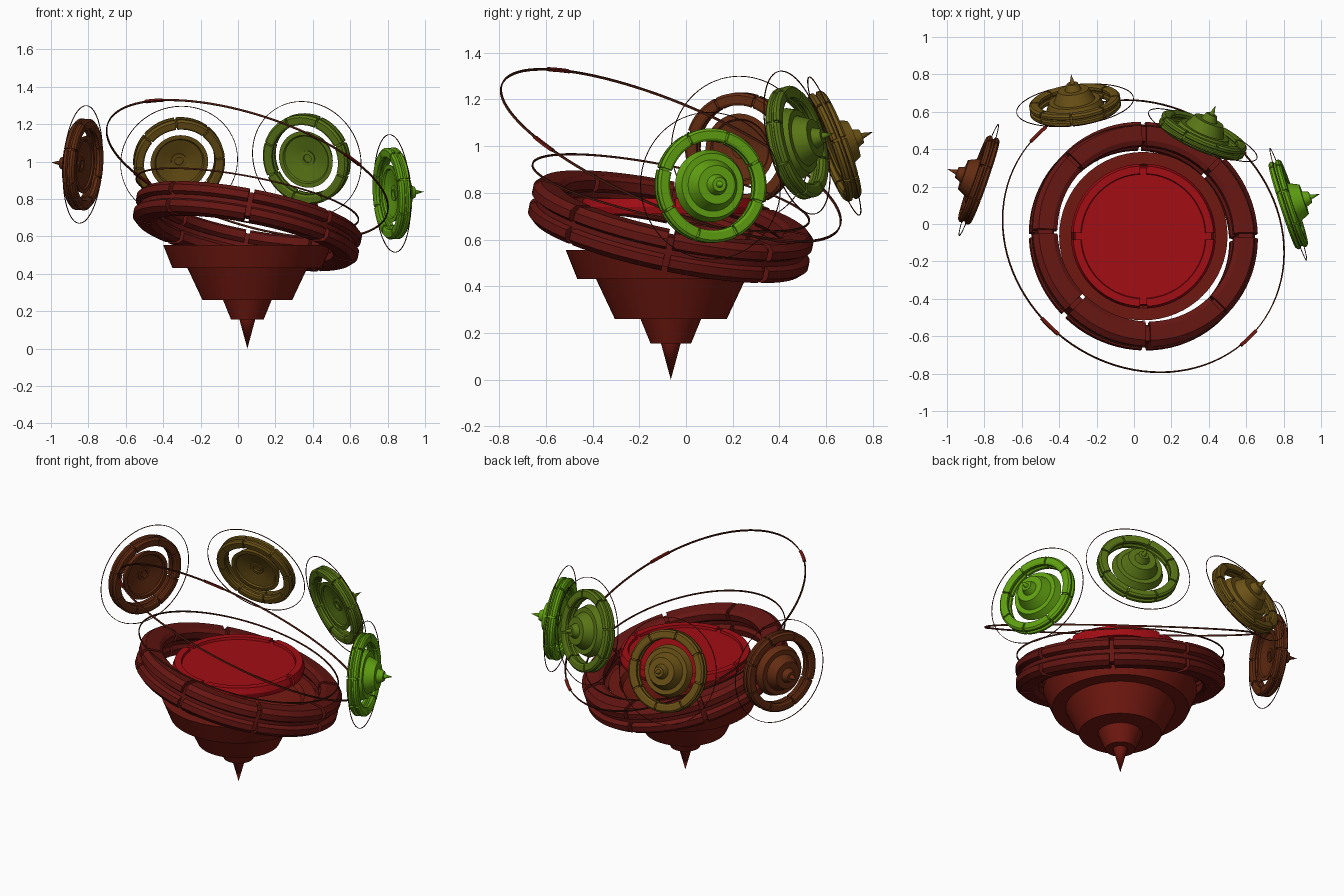
import bpy, math
from math import cos, sin, pi
from mathutils import Vector, Matrix

if "Cube" in bpy.data.objects:
    bpy.data.objects.remove(bpy.data.objects["Cube"])


def material(name, rgb):
    m = bpy.data.materials.new(name)
    m.diffuse_color = (*rgb, 1)
    m.use_nodes = True
    m.node_tree.nodes["Principled BSDF"].inputs["Base Color"].default_value = m.diffuse_color
    return m


def make(name, verts, faces, mat, matrix):
    me = bpy.data.meshes.new(name)
    me.from_pydata(verts, [], faces)
    me.validate()
    ob = bpy.data.objects.new(name, me)
    bpy.context.collection.objects.link(ob)
    me.materials.append(mat)
    ob.matrix_world = matrix
    bpy.ops.object.select_all(action='DESELECT')
    ob.select_set(True)
    bpy.context.view_layer.objects.active = ob
    bpy.ops.object.mode_set(mode='EDIT')
    bpy.ops.mesh.select_all(action='SELECT')
    bpy.ops.mesh.remove_doubles(threshold=1e-5)
    bpy.ops.mesh.normals_make_consistent(inside=False)
    bpy.ops.object.mode_set(mode='OBJECT')
    bpy.ops.object.shade_smooth_by_angle(angle=math.radians(30))
    return ob


def arcs(name, profile, mat, matrix, spans, steps, closed=True):
    """Sweep an (r, z) profile around local z over one or more angle spans."""
    verts, faces, n = [], [], len(profile)
    for a0, a1 in spans:
        base = len(verts)
        for i in range(steps + 1):
            a = a0 + (a1 - a0) * i / steps
            verts += [(r * cos(a), r * sin(a), z) for r, z in profile]
        for i in range(steps):
            for j in range(n if closed else n - 1):
                k = (j + 1) % n
                p, q = base + i * n, base + (i + 1) * n
                faces.append((p + j, q + j, q + k, p + k))
        if closed and a1 - a0 < 2 * pi - 1e-4:      # end caps
            faces.append(tuple(range(base, base + n)))
            faces.append(tuple(range(base + steps * n, base + steps * n + n)))
    return make(name, verts, faces, mat, matrix)


FULL = [(0, 2 * pi)]


def spans(count, width, offset):
    return [(offset + 2 * pi * i / count - width / 2,
             offset + 2 * pi * i / count + width / 2) for i in range(count)]


def frame(centre, normal, scale=1.0):
    q = Vector((0, 0, 1)).rotation_difference(Vector(normal).normalized())
    return Matrix.Translation(centre) @ q.to_matrix().to_4x4() @ Matrix.Scale(scale, 4)


def rect(r, w, h):
    return [(r - w, -h), (r + w, -h), (r + w, h), (r - w, h)]


# Stepped body, tip at the origin, closed by a shallow dish with a hub
BODY = [(0, 0), (.042, .155), (.087, .155), (.13, .26), (.24, .26),
        (.32, .43), (.40, .43), (.45, .555), (.385, .555), (.365, .53),
        (.12, .48), (.12, .50), (.065, .50), (.065, .47), (0, .465)]
# Half of the segmented ring, mirrored for the lower layer
LAYER = [(.50, .012), (.48, .03), (.48, .07), (.505, .085),
         (.585, .085), (.612, .06), (.612, .025), (.59, .012)]


def chunky_ring(name, mat, matrix):
    gap = math.radians(2.6)
    blocks = spans(8, pi / 4 - gap, pi / 8)
    arcs(name + "_upper_segments", LAYER, mat, matrix, blocks, 10)
    arcs(name + "_lower_segments", [(r, -z) for r, z in LAYER], mat, matrix, blocks, 10)
    arcs(name + "_core", rect(.545, .04, .065), mat, matrix, FULL, 80)


red = material("dark_red", (.16, .009, .005))
ring_red = material("ring_red", (.13, .008, .006))
bright = material("bright_red", (.36, .004, .007))
brown = material("hoop_brown", (.07, .012, .005))

# Large central top
axis = Vector((.05, -.065, 0))
arcs("main_body", BODY, red, Matrix.Translation(axis), FULL, 64, closed=False)

# Floating platform with a notched rim
plat = Matrix.Translation(axis + Vector((0, 0, .74)))
arcs("platform", [(0, .02), (.335, .02), (.365, .02), (.375, -.03), (0, -.03)],
     bright, plat, FULL, 64, closed=False)
arcs("platform_rim", [(.33, .015), (.335, .035), (.375, .035), (.387, .0), (.38, -.03)],
     bright, plat, spans(4, pi / 2 - .1, pi / 4), 18)

# Tilted segmented ring and the thin hoop above it
tilt = (.185, .20, .96)
chunky_ring("main_ring", ring_red, frame(axis + Vector((0, 0, .655)), tilt))
arcs("inner_hoop", rect(.605, .003, .004), brown,
     frame(axis + Vector((0, 0, .80)), tilt), FULL, 96)

# Large outer hoop with four small plates
hoop = frame(axis + Vector((0, 0, .96)), (.284, .375, .883))
arcs("outer_hoop", rect(.785, .003, .005), brown, hoop, FULL, 96)
arcs("outer_hoop_plates", rect(.786, .009, .006), red, hoop, spans(4, .16, pi / 4), 6)

# Four small tops fanned behind, tips pointing outward
small = [
    ("left", (-.83, .235, .985), (-.94, .33, .06), (.125, .025, .006)),
    ("back_left", (-.315, .635, 1.0), (-.12, .93, .34), (.15, .085, .008)),
    ("back_right", (.368, .475, 1.015), (.385, .89, .23), (.10, .18, .008)),
    ("right", (.825, .105, .83), (.95, .31, .05), (.12, .36, .006)),
]
for side, centre, normal, rgb in small:
    mat = material(side + "_paint", rgb)
    n = Vector(normal).normalized()
    c = Vector(centre)
    chunky_ring(side + "_small_ring", mat, frame(c, n, .4))
    arcs(side + "_small_hoop", rect(.787, .004, .005), brown, frame(c, n, .4), FULL, 72)
    arcs(side + "_small_body", BODY, mat, frame(c + n * .178, -n, .345), FULL, 48, closed=False)
